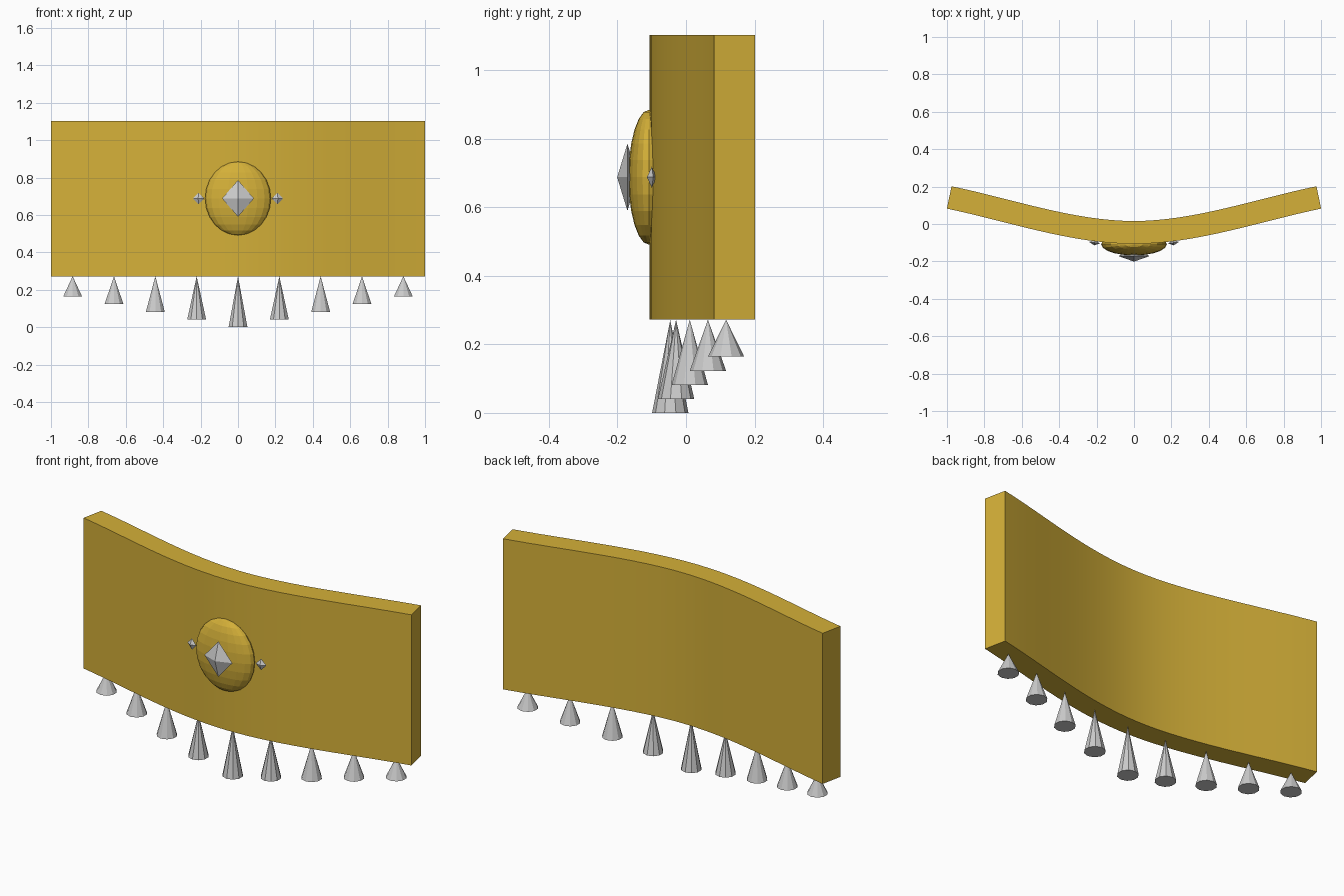
import bpy, bmesh
from mathutils import Vector, Matrix

if "Cube" in bpy.data.objects:
    bpy.data.objects.remove(bpy.data.objects["Cube"])

gold = bpy.data.materials.new("gold")
gold.diffuse_color = (0.66, 0.434, 0.04, 1)
gold.use_nodes = True
gold.node_tree.nodes["Principled BSDF"].inputs["Base Color"].default_value = gold.diffuse_color


def finish(name, bm, mat=None):
    bmesh.ops.recalc_face_normals(bm, faces=bm.faces)
    mesh = bpy.data.meshes.new(name)
    bm.to_mesh(mesh)
    bm.free()
    if mat:
        mesh.materials.append(mat)
    ob = bpy.data.objects.new(name, mesh)
    bpy.context.collection.objects.link(ob)
    return ob


# Centre line of the bowed band (right half, cubic curve seen from the top)
P = [Vector(p) for p in ((0, -0.045), (0.33, -0.045), (0.66, 0.074), (0.988, 0.142))]


def line(t):
    s = 1 - t
    return s**3 * P[0] + 3 * s * s * t * P[1] + 3 * s * t * t * P[2] + t**3 * P[3]


def normal(t):
    s = 1 - t
    d = s * s * (P[1] - P[0]) + 2 * s * t * (P[2] - P[1]) + t * t * (P[3] - P[2])
    return Vector((-d.y, d.x)).normalized()


# Band: offset the centre line both ways, then extrude upwards
N, HALF, Z0, Z1 = 16, 0.061, 0.272, 1.103


def side(offset):
    right = [line(i / N) + offset * normal(i / N) for i in range(N + 1)]
    left = [Vector((-p.x, p.y)) for p in right[:0:-1]]
    return left + right


outline = side(-HALF) + side(HALF)[::-1]
bm = bmesh.new()
face = bm.faces.new([bm.verts.new((p.x, p.y, Z0)) for p in outline])
ext = bmesh.ops.extrude_face_region(bm, geom=[face], use_keep_orig=True)
top = [v for v in ext["geom"] if isinstance(v, bmesh.types.BMVert)]
bmesh.ops.translate(bm, verts=top, vec=(0, 0, Z1 - Z0))
band = finish("band", bm, gold)
bpy.context.view_layer.objects.active = band
band.select_set(True)
bpy.ops.object.shade_smooth_by_angle()

# Boss on the front
bm = bmesh.new()
bmesh.ops.create_uvsphere(bm, u_segments=20, v_segments=12, radius=1)
bmesh.ops.transform(bm, verts=bm.verts, matrix=Matrix.Diagonal((0.176, 0.06, 0.197, 1)))
boss = finish("boss", bm, gold)
boss.location = (0, -0.108, 0.688)


# Eight-sided gems
def gem(name, loc, size, turn=0):
    bm = bmesh.new()
    for sign in (-1, 1):
        bmesh.ops.create_cone(bm, segments=4, radius1=1, radius2=0, depth=1, cap_ends=False,
                              matrix=Matrix.Translation((0, 0, sign * 0.5)) @ Matrix.Diagonal((1, 1, sign, 1)))
    bmesh.ops.remove_doubles(bm, verts=bm.verts, dist=1e-4)
    bmesh.ops.transform(bm, verts=bm.verts, matrix=Matrix.Diagonal((*size, 1)))
    ob = finish(name, bm)
    ob.location = loc
    ob.rotation_euler.z = turn


gem("centre_gem", (0, -0.171, 0.688), (0.085, 0.03, 0.098))
for s, label in ((-1, "left"), (1, "right")):
    gem("side_gem_" + label, (s * 0.211, -0.1, 0.688), (0.03, 0.014, 0.031), s * 0.15)

# Hanging cones, shorter towards the ends
CONE_Y = (-0.046, -0.029, 0.011, 0.064, 0.117)
for i in range(-4, 5):
    base, tip = 0.041 * abs(i), 0.272
    bm = bmesh.new()
    bmesh.ops.create_cone(bm, segments=10, radius1=0.053, radius2=0, depth=tip - base, cap_ends=True)
    bmesh.ops.remove_doubles(bm, verts=bm.verts, dist=1e-5)
    finish(f"pendant_{i + 5}", bm).location = (0.221 * i, CONE_Y[abs(i)], (base + tip) / 2)
